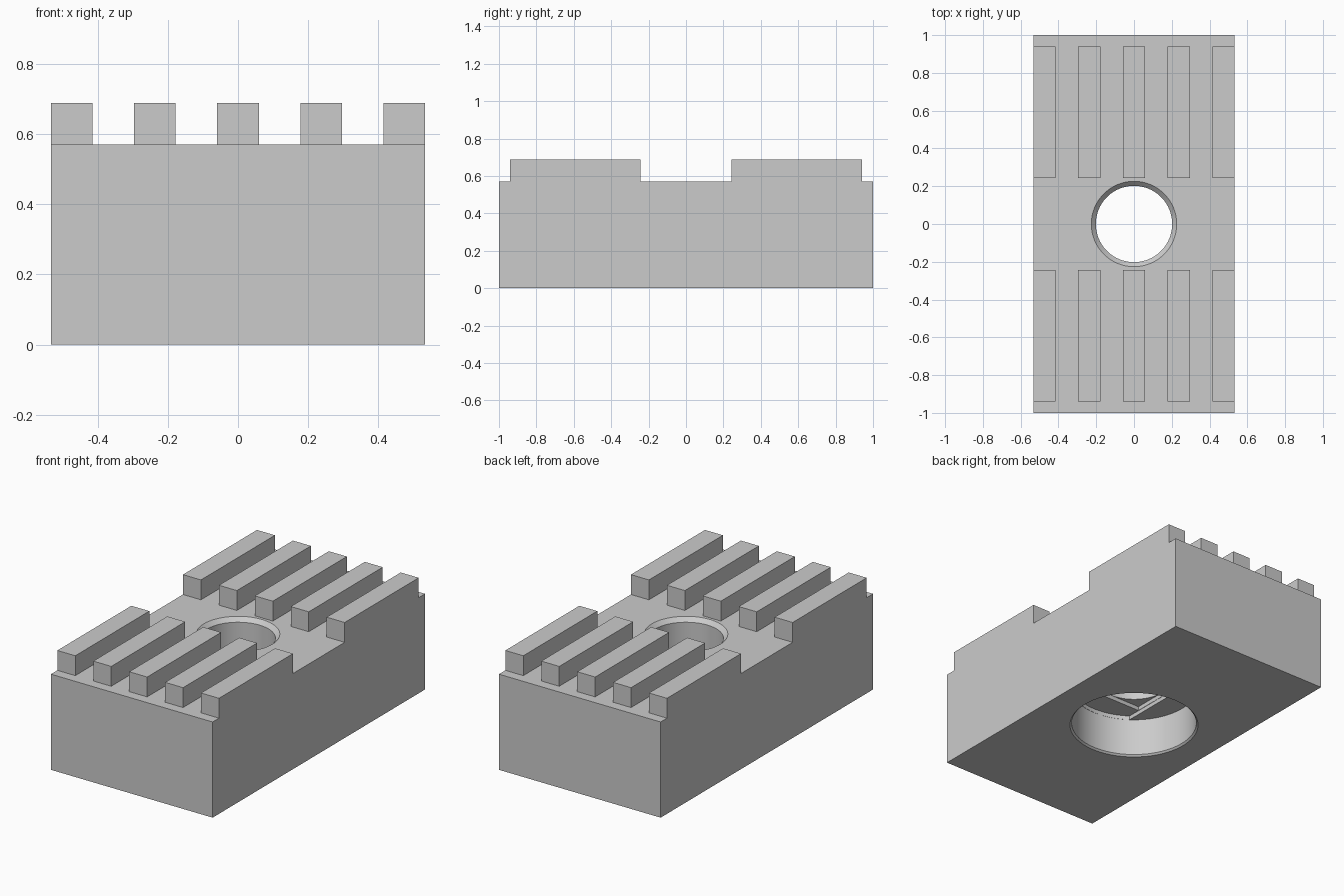
import bpy, bmesh, math

if "Cube" in bpy.data.objects:
    bpy.data.objects.remove(bpy.data.objects["Cube"], do_unlink=True)

WIDTH, LENGTH, DECK = 1.066, 2.0, 0.57
SHAFT, BORE, BORE_DEPTH, STEP = 0.202, 0.35, 0.235, 0.024

grey = bpy.data.materials.new("plain grey")
grey.use_nodes = True
grey.diffuse_color = (0.6, 0.6, 0.6, 1)
grey.node_tree.nodes["Principled BSDF"].inputs["Base Color"].default_value = (0.6, 0.6, 0.6, 1)


def finish(name, bm):
    bmesh.ops.recalc_face_normals(bm, faces=bm.faces)
    mesh = bpy.data.meshes.new(name)
    bm.to_mesh(mesh)
    bm.free()
    mesh.materials.append(grey)
    obj = bpy.data.objects.new(name, mesh)
    bpy.context.collection.objects.link(obj)
    return obj


def prism(name, outline, bottom, top):
    """Extrude a flat outline upwards."""
    bm = bmesh.new()
    face = bm.faces.new([bm.verts.new((x, y, bottom)) for x, y in outline])
    new = bmesh.ops.extrude_face_region(bm, geom=[face])["geom"]
    bmesh.ops.translate(bm, vec=(0, 0, top - bottom),
                        verts=[v for v in new if isinstance(v, bmesh.types.BMVert)])
    return finish(name, bm)


def box(name, x0, x1, y0, y1, z0, z1):
    return prism(name, [(x0, y0), (x1, y0), (x1, y1), (x0, y1)], z0, z1)


def lathe(name, profile, sides=96):
    """Stack of rings, capped at both ends."""
    bm = bmesh.new()
    rings = [[bm.verts.new((r * math.cos(math.tau * i / sides),
                            r * math.sin(math.tau * i / sides), z))
              for i in range(sides)] for r, z in profile]
    for low, high in zip(rings, rings[1:]):
        for i in range(sides):
            j = (i + 1) % sides
            bm.faces.new((low[i], low[j], high[j], high[i]))
    bm.faces.new(rings[0])
    bm.faces.new(rings[-1])
    return finish(name, bm)


# Main block
body = box("body", -WIDTH / 2, WIDTH / 2, -LENGTH / 2, LENGTH / 2, 0, DECK)

# Wide recess underneath and chamfered shaft above it
cutters = [
    lathe("recess_cutter", [(BORE + 0.02, -0.01), (BORE, 0.01), (BORE, BORE_DEPTH)]),
    lathe("shaft_cutter", [(SHAFT, 0.15), (SHAFT, DECK - STEP),
                           (SHAFT + 2 * STEP, DECK + STEP)]),
]

# Shallow slot across the recess ceiling, with curved ends
half = SHAFT + 0.003
radius = BORE - 0.001
start = math.acos(half / radius)
arc = [start + (math.pi - 2 * start) * i / 16 for i in range(17)]
ends = [(radius * math.cos(a), radius * math.sin(a)) for a in arc]
cutters.append(prism("slot_cutter", ends + [(-x, -y) for x, y in ends],
                     0.15, BORE_DEPTH + STEP))

# Square step between slot and shaft
half = SHAFT + 0.001
cutters.append(box("square_cutter", -half, half, -half, half, 0.15, BORE_DEPTH + 2 * STEP))

bpy.context.view_layer.objects.active = body
for cutter in cutters:
    cutter.hide_render = True
    mod = body.modifiers.new(cutter.name, 'BOOLEAN')
    mod.operation = 'DIFFERENCE'
    mod.solver = 'EXACT'
    mod.object = cutter
    bpy.ops.object.modifier_apply(modifier=mod.name)
for cutter in cutters:
    bpy.data.objects.remove(cutter, do_unlink=True)

bpy.ops.object.select_all(action='DESELECT')
body.select_set(True)
bpy.ops.object.shade_smooth_by_angle(angle=math.radians(30))

# Two rows of five raised ribs
rib = WIDTH / 9
for row, y0, y1 in (("front", -0.94, -0.243), ("back", 0.243, 0.94)):
    for i in range(5):
        left = -WIDTH / 2 + 2 * rib * i
        box(f"{row}_rib_{i + 1}", left, left + rib, y0, y1, DECK, DECK + rib)
